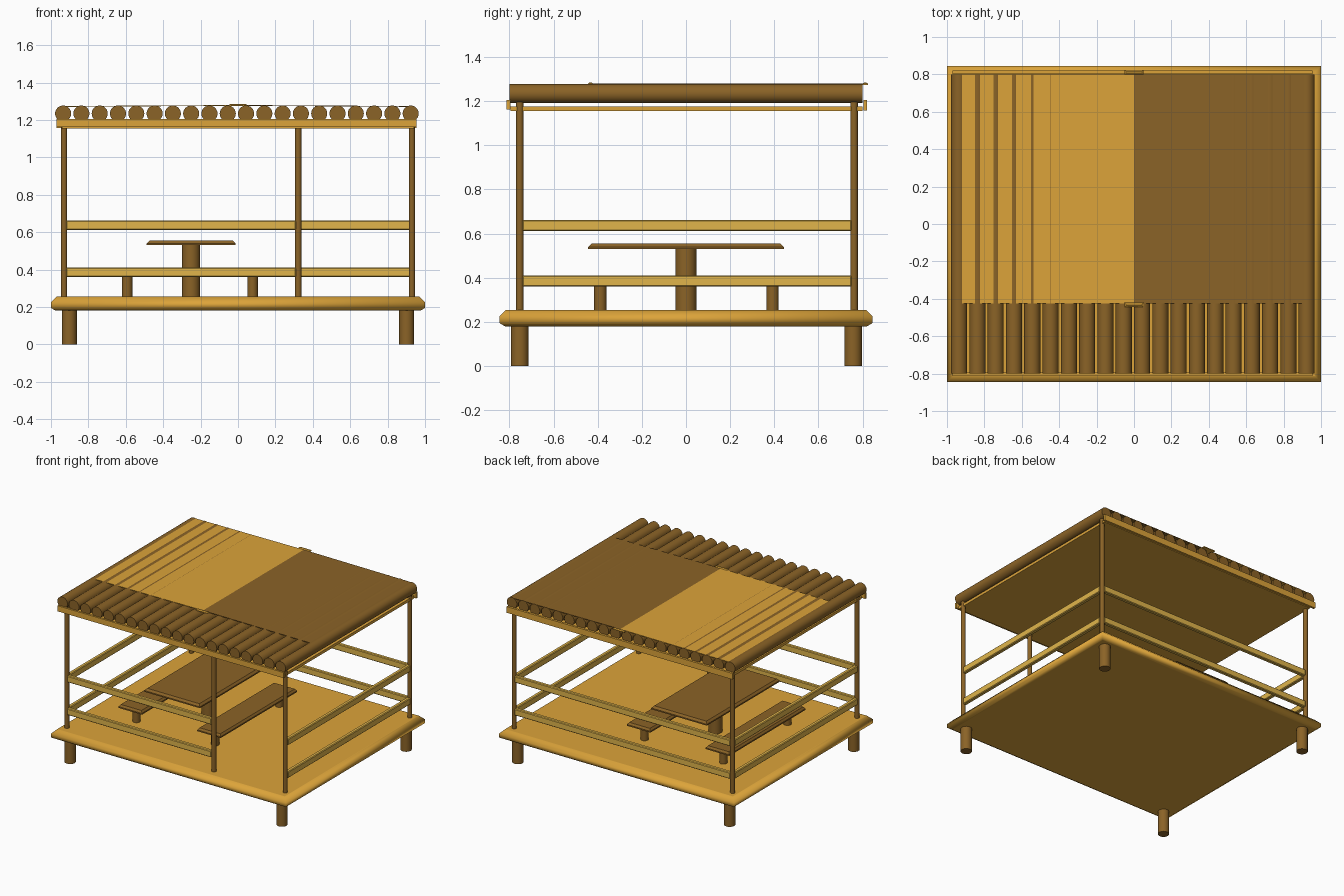
import bpy, bmesh, math
from mathutils import Matrix

if "Cube" in bpy.data.objects:
    bpy.data.objects.remove(bpy.data.objects["Cube"])


def material(name, rgb):
    m = bpy.data.materials.new(name)
    m.diffuse_color = (*rgb, 1)
    m.use_nodes = True
    m.node_tree.nodes["Principled BSDF"].inputs["Base Color"].default_value = m.diffuse_color
    return m


BROWN = material("dark_brown_wood", (0.258, 0.125, 0.02))
ORANGE = material("orange_wood", (0.716, 0.37, 0.042))
YELLOW = material("yellow_wood", (0.75, 0.46, 0.07))


def finish(name, bm, mat):
    bmesh.ops.recalc_face_normals(bm, faces=bm.faces)
    me = bpy.data.meshes.new(name)
    bm.to_mesh(me)
    bm.free()
    me.materials.append(mat)
    ob = bpy.data.objects.new(name, me)
    bpy.context.collection.objects.link(ob)
    return ob


def box(name, x0, x1, y0, y1, z0, z1, mat, chamfer=0.0):
    bm = bmesh.new()
    bmesh.ops.create_cube(bm, size=1)
    for v in bm.verts:
        v.co.x = x0 if v.co.x < 0 else x1
        v.co.y = y0 if v.co.y < 0 else y1
        v.co.z = z0 if v.co.z < 0 else z1
    if chamfer:
        bmesh.ops.bevel(bm, geom=bm.edges[:], offset=chamfer, segments=1, affect='EDGES')
    return finish(name, bm, mat)


def slab(name, cx, cy, hx, hy, profile, mat, smooth=False):
    """Board from stacked rectangles; profile is a list of (z, inset)."""
    bm = bmesh.new()
    rings = []
    for z, i in profile:
        rings.append([bm.verts.new((cx + sx * (hx - i), cy + sy * (hy - i), z))
                      for sx, sy in ((-1, -1), (1, -1), (1, 1), (-1, 1))])
    for a, b in zip(rings, rings[1:]):
        for k in range(4):
            bm.faces.new((a[k], a[(k + 1) % 4], b[(k + 1) % 4], b[k]))
    bm.faces.new(rings[0])
    bm.faces.new(rings[-1])
    for f in bm.faces:
        f.smooth = smooth
    return finish(name, bm, mat)


def cylinder(name, x, y, z, r, length, mat, along_y=False, sides=20):
    """Upright cylinder standing at z, or a lying one centred on (x, y, z)."""
    bm = bmesh.new()
    bmesh.ops.create_cone(bm, cap_ends=True, segments=sides, radius1=r, radius2=r, depth=length)
    if along_y:
        bm.transform(Matrix.Translation((x, y, z)) @ Matrix.Rotation(math.pi / 2, 4, 'X'))
    else:
        bm.transform(Matrix.Translation((x, y, z + length / 2)))
    for f in bm.faces:
        f.smooth = len(f.verts) == 4
    for e in bm.edges:
        e.smooth = all(len(f.verts) == 4 for f in e.link_faces)
    return finish(name, bm, mat)


# platform with softened edges on four legs, with corner posts
slab("floor_platform", 0, 0, 1.0, 0.845,
     ((0.18, 0.03), (0.18, 0.025), (0.195, 0), (0.225, 0), (0.255, 0.03), (0.255, 0.035)),
     ORANGE, smooth=True)
for sx in (-1, 1):
    for sy in (-1, 1):
        cylinder("platform_leg", sx * 0.902, sy * 0.755 + 0.002, 0, 0.04, 0.185, BROWN)
        cylinder("corner_post", sx * 0.93, sy * 0.757 + 0.004, 0.25, 0.017, 0.945, BROWN, sides=16)
cylinder("entrance_post", 0.322, -0.753, 0.25, 0.017, 0.945, BROWN, sides=16)

# two levels of railing, open at the front right
for z0, z1 in ((0.36, 0.41), (0.612, 0.662)):
    box("front_rail", -0.92, 0.31, -0.768, -0.738, z0, z1, YELLOW, 0.005)
    box("back_rail", -0.92, 0.92, 0.746, 0.776, z0, z1, YELLOW, 0.005)
    for s in (-1, 1):
        box("side_rail", s * 0.93 - 0.015, s * 0.93 + 0.015, -0.74, 0.75, z0, z1, YELLOW, 0.005)

# table and two benches
slab("table_top", -0.251, 0, 0.237, 0.443, ((0.53, 0), (0.54, 0), (0.555, 0.015)), BROWN)
cylinder("table_pedestal", -0.251, 0, 0.25, 0.048, 0.285, BROWN)
for x in (-0.593, 0.078):
    slab("bench_seat", x, 0, 0.1, 0.465, ((0.36, 0), (0.37, 0), (0.385, 0.012)), BROWN)
    for y in (-0.388, 0.392):
        cylinder("bench_leg", x, y, 0.25, 0.028, 0.115, BROWN)

# flat ceiling with front and back fascia boards
box("ceiling_panel", -0.94, 0.94, -0.795, 0.80, 1.155, 1.176, ORANGE)
box("front_fascia", -0.97, 0.955, -0.812, -0.795, 1.162, 1.205, ORANGE)
box("back_fascia", -0.97, 0.955, 0.803, 0.82, 1.158, 1.205, ORANGE)

# row of roof logs
for i in range(20):
    cylinder("roof_log", -0.935 + i * 0.0978, 0, 1.234, 0.043, 1.6, BROWN, along_y=True, sides=24)

# two very shallow roof sheets meeting at the ridge
for s, mat, name in ((-1, ORANGE, "left_roof_sheet"), (1, BROWN, "right_roof_sheet")):
    bm = bmesh.new()
    pts = ((0, 1.2795), (s * 0.925, 1.274), (s * 0.925, 1.270), (0, 1.2755))
    face = bm.faces.new([bm.verts.new((x, -0.425, z)) for x, z in pts])
    ext = bmesh.ops.extrude_face_region(bm, geom=[face])
    for g in ext["geom"]:
        if isinstance(g, bmesh.types.BMVert):
            g.co.y = 0.80
    finish(name, bm, mat)

# small ridge caps at both ends of the sheets
for y in (-0.432, 0.812):
    slab("ridge_cap", 0, y, 0.05, 0.012, ((1.274, 0), (1.279, 0), (1.285, 0.008)), ORANGE)
